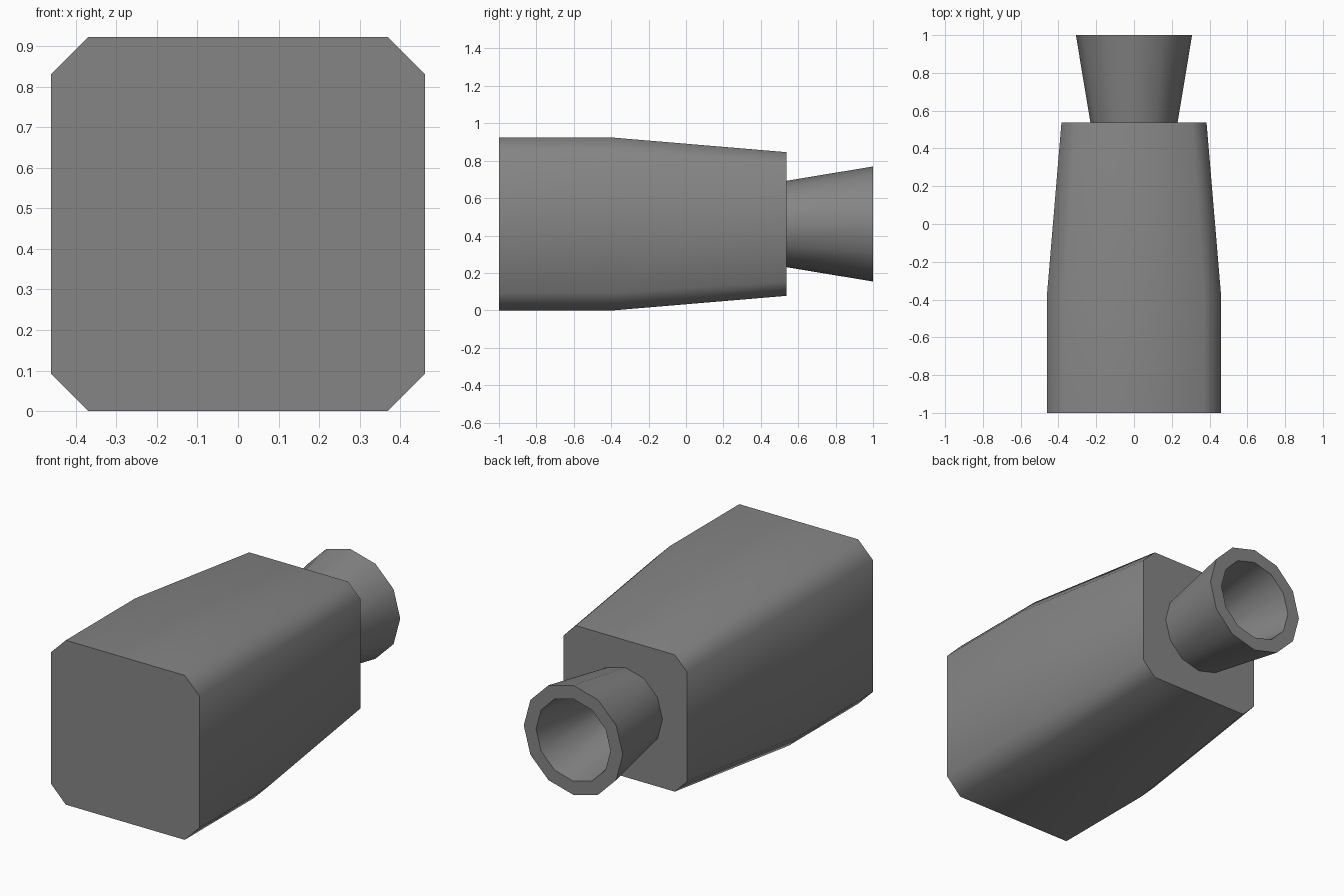
import bpy, bmesh, math

if "Cube" in bpy.data.objects:
    bpy.data.objects.remove(bpy.data.objects["Cube"])

HALF = 0.4615          # half width of the body
CZ = 0.4615            # height of the long axis

grey = bpy.data.materials.new("dark_grey_metal")
grey.diffuse_color = (0.235, 0.235, 0.235, 1)
grey.use_nodes = True
grey.node_tree.nodes["Principled BSDF"].inputs["Base Color"].default_value = grey.diffuse_color


def chamfered_square(h):
    c = h * 0.8
    return [(h, -c), (h, c), (c, h), (-c, h), (-h, c), (-h, -c), (-c, -h), (c, -h)]


def circle(r, n=12):
    return [(r * math.cos(2 * math.pi * i / n), r * math.sin(2 * math.pi * i / n)) for i in range(n)]


def loft(name, sections, closed):
    """Skin (y, outline) sections; closed joins last to first, otherwise the ends are capped."""
    bm = bmesh.new()
    rings = [[bm.verts.new((x, y, CZ + z)) for x, z in pts] for y, pts in sections]
    pairs = list(zip(rings, rings[1:]))
    if closed:
        pairs.append((rings[-1], rings[0]))
    else:
        bm.faces.new(rings[0])
        bm.faces.new(rings[-1])
    for a, b in pairs:
        for i in range(len(a)):
            j = (i + 1) % len(a)
            bm.faces.new((a[i], a[j], b[j], b[i]))
    bmesh.ops.recalc_face_normals(bm, faces=bm.faces)
    me = bpy.data.meshes.new(name)
    bm.to_mesh(me)
    bm.free()
    me.materials.append(grey)
    ob = bpy.data.objects.new(name, me)
    bpy.context.collection.objects.link(ob)
    bpy.ops.object.select_all(action='DESELECT')
    ob.select_set(True)
    bpy.context.view_layer.objects.active = ob
    bpy.ops.object.shade_smooth_by_angle(angle=math.radians(60))
    return ob


# Chamfered housing: straight front, tapered rear
loft("housing", [(-1.0, chamfered_square(HALF)),
                 (-0.385, chamfered_square(HALF)),
                 (0.538, chamfered_square(0.384))], closed=False)

# Hollow flared nozzle on the rear face
loft("nozzle", [(0.538, circle(0.231)),
                (1.0, circle(0.3075)),
                (1.0, circle(0.231)),
                (0.538, circle(0.154))], closed=True)
